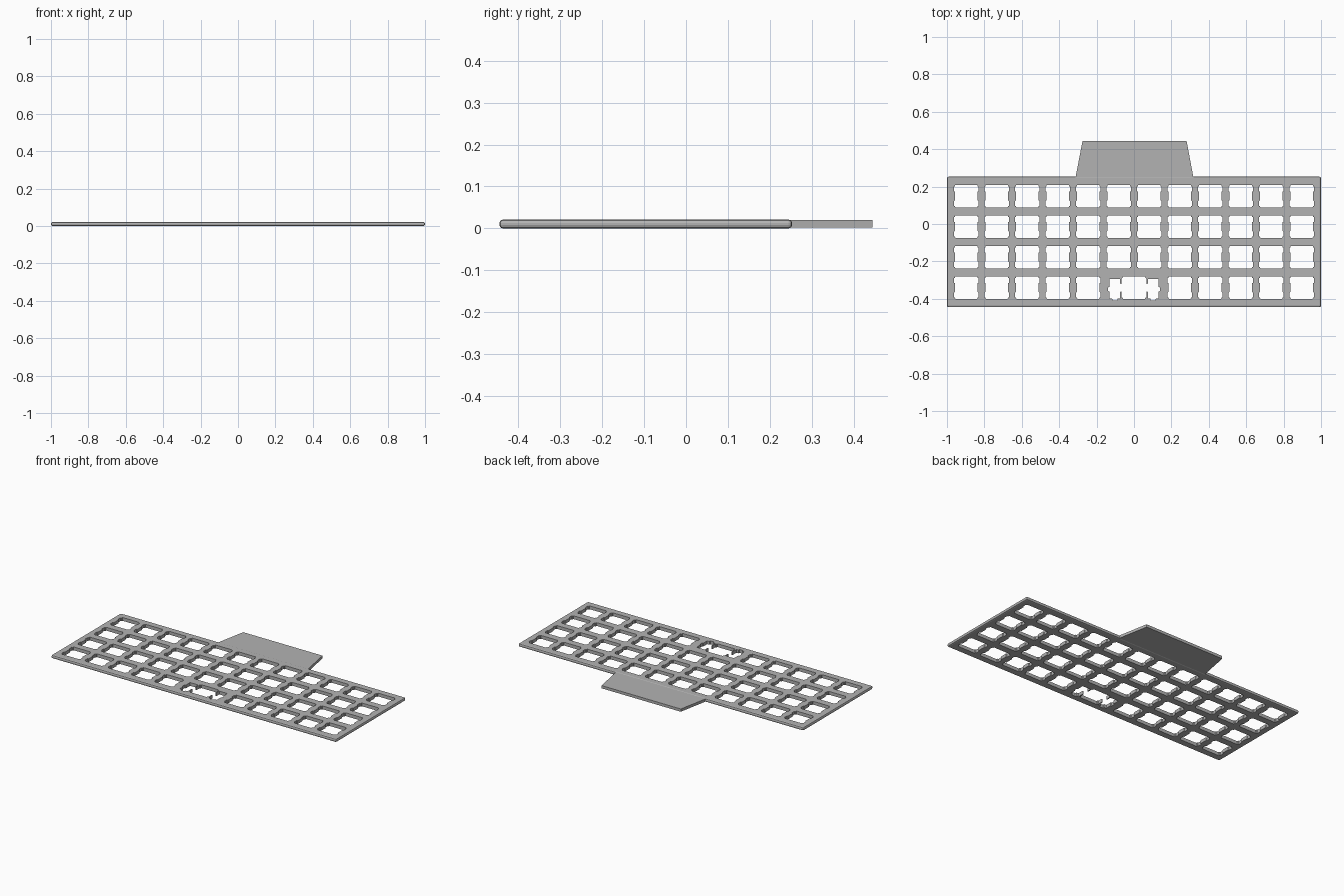
import bpy
import bmesh

cube = bpy.data.objects.get("Cube")
if cube:
    bpy.data.objects.remove(cube, do_unlink=True)

UNIT = 0.00856            # one millimetre in model units
PITCH = 19.05 * UNIT      # spacing of the key openings
PLATE_Y = -0.096          # centre line of the plate
THICK = 0.021

grey = bpy.data.materials.new("plate grey")
grey.use_nodes = True
grey.diffuse_color = (0.45, 0.45, 0.45, 1)
grey.node_tree.nodes["Principled BSDF"].inputs["Base Color"].default_value = (0.45, 0.45, 0.45, 1)


def make_object(name, bm):
    bmesh.ops.recalc_face_normals(bm, faces=bm.faces[:])
    mesh = bpy.data.meshes.new(name)
    bm.to_mesh(mesh)
    bm.free()
    mesh.materials.append(grey)
    obj = bpy.data.objects.new(name, mesh)
    bpy.context.collection.objects.link(obj)
    return obj


def add_prism(bm, points, z0, z1, corner=0):
    """Extrude a flat outline upwards, optionally rounding its corners."""
    part = bmesh.new()
    part.faces.new([part.verts.new((x, y, z0)) for x, y in points])
    if corner:
        bmesh.ops.bevel(part, geom=part.verts[:], offset=corner, segments=2,
                        profile=0.5, affect='VERTICES', clamp_overlap=True)
    result = bmesh.ops.extrude_face_region(part, geom=part.faces[:])
    top = [v for v in result["geom"] if isinstance(v, bmesh.types.BMVert)]
    bmesh.ops.translate(part, verts=top, vec=(0, 0, z1 - z0))
    bmesh.ops.recalc_face_normals(part, faces=part.faces[:])
    temp = bpy.data.meshes.new("outline")
    part.to_mesh(temp)
    part.free()
    bm.from_mesh(temp)
    bpy.data.meshes.remove(temp)


def mirrored(half):
    """Close a right-hand outline (bottom to top) with its left-hand mirror."""
    return half + [(-x, y) for x, y in reversed(half)]


# Key opening: square with four clip notches
upper = [(7, 2.9), (7.8, 2.9), (7.8, 6), (7, 6), (7, 7)]
key_outline = mirrored([(x, -y) for x, y in reversed(upper)] + upper)

# Wide key opening: key square joined to a stabiliser slot on each side
wide_outline = mirrored([
    (7, -7), (7, -6), (7.8, -6), (7.8, -2.3), (8.6, -2.3), (8.6, -6.77),
    (10.4, -6.77), (10.4, -7.97), (13.5, -7.97), (13.5, -6.77),
    (15.27, -6.77), (15.27, -2.3), (16.1, -2.3), (16.1, 0.5), (15.27, 0.5),
    (15.27, 5.53), (8.6, 5.53), (8.6, 2.3), (7.8, 2.3), (7.8, 6), (7, 6), (7, 7)])

# Cutter holding every opening
bm = bmesh.new()


def add_opening(outline, cx, cy):
    add_prism(bm, [(cx + x * UNIT, cy + y * UNIT) for x, y in outline],
              -0.05, 0.07, 0.38 * UNIT)


for row in range(4):
    cy = PLATE_Y + (row - 1.5) * PITCH
    for col in range(12):
        if row == 0 and col in (5, 6):
            continue
        add_opening(key_outline, (col - 5.5) * PITCH, cy)
add_opening(wide_outline, 0, PLATE_Y - 1.5 * PITCH)
cutter = make_object("opening_cutter", bm)
cutter.hide_render = True

# Plate with rounded rim
bm = bmesh.new()
x, y = 1.0, 0.349
add_prism(bm, [(-x, PLATE_Y - y), (x, PLATE_Y - y), (x, PLATE_Y + y), (-x, PLATE_Y + y)], 0, THICK)
bmesh.ops.bevel(bm, geom=bm.edges[:], offset=0.008, segments=2, profile=0.5, affect='EDGES')
plate = make_object("switch_plate", bm)
cut = plate.modifiers.new("openings", 'BOOLEAN')
cut.operation = 'DIFFERENCE'
cut.solver = 'EXACT'
cut.object = cutter
bpy.context.view_layer.objects.active = plate
bpy.ops.object.modifier_apply(modifier=cut.name)
bpy.data.objects.remove(cutter, do_unlink=True)

# Tapered tab at the back
bm = bmesh.new()
add_prism(bm, [(-0.313, 0.247), (0.318, 0.247), (0.281, 0.445), (-0.275, 0.445)], 0.002, 0.0195)
make_object("rear_tab", bm)
